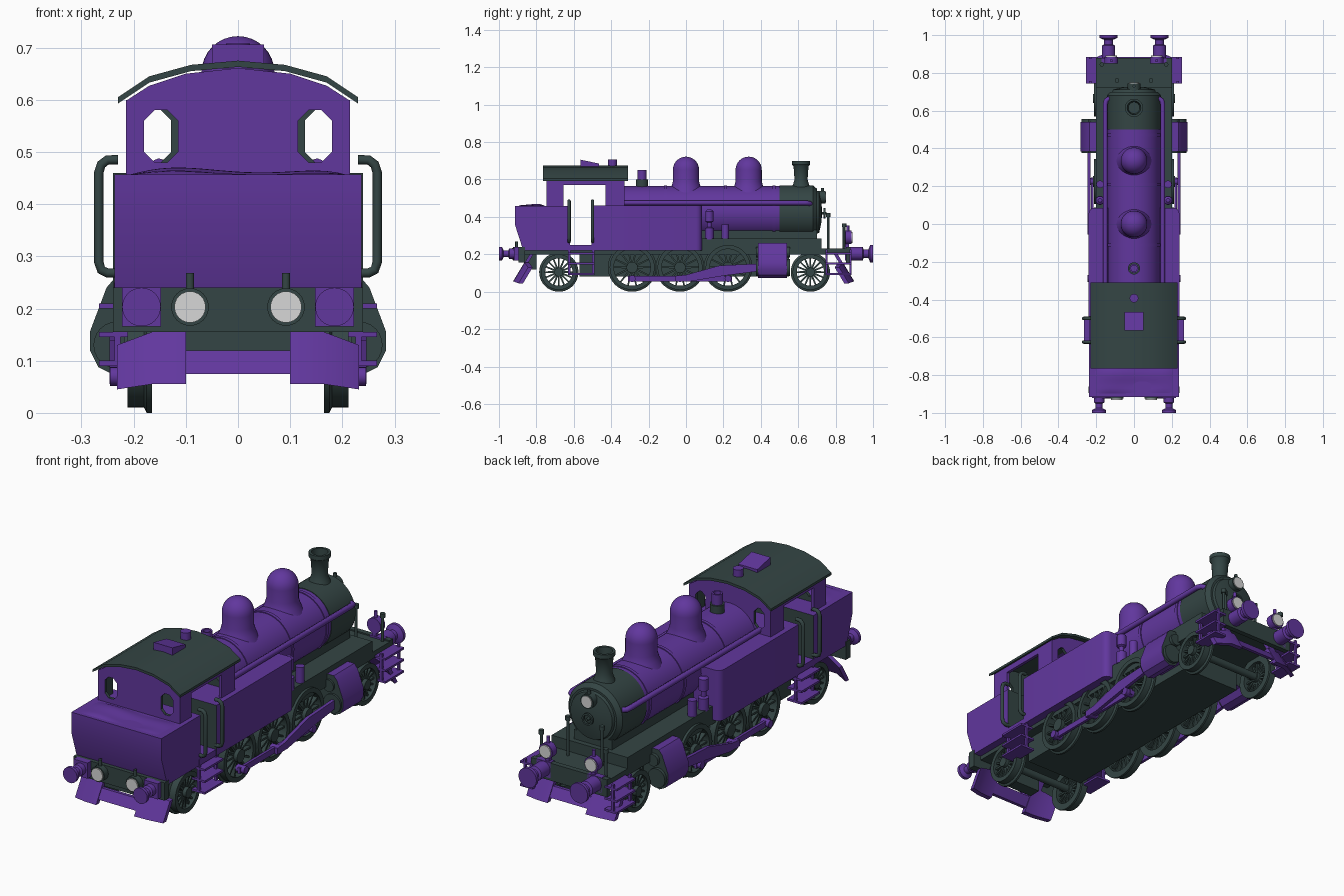
import bpy, bmesh, math
from mathutils import Vector

if "Cube" in bpy.data.objects:
    bpy.data.objects.remove(bpy.data.objects["Cube"])

def material(name, rgb):
    m = bpy.data.materials.new(name)
    m.diffuse_color = (*rgb, 1)
    m.use_nodes = True
    m.node_tree.nodes["Principled BSDF"].inputs["Base Color"].default_value = m.diffuse_color
    return m

PURPLE = material("purple paint", (0.12, 0.038, 0.34))
DARK = material("dark green paint", (0.034, 0.06, 0.058))
WHITE = material("lamp glass", (0.68, 0.68, 0.68))

def finish(name, bm, mat, mirror=False, angle=35):
    bmesh.ops.remove_doubles(bm, verts=bm.verts, dist=1e-5)
    bmesh.ops.recalc_face_normals(bm, faces=bm.faces)
    me = bpy.data.meshes.new(name)
    bm.to_mesh(me)
    bm.free()
    me.materials.append(mat)
    me.shade_smooth()
    me.set_sharp_from_angle(angle=math.radians(angle))
    ob = bpy.data.objects.new(name, me)
    bpy.context.collection.objects.link(ob)
    if mirror:
        ob.modifiers.new("mirror", 'MIRROR')
    return ob

def plate(name, plane, loops, lo, hi, mat, mirror=False, warp=None):
    """Flat outline (first loop) with holes, extruded from lo to hi."""
    put = {'xz': lambda u, v, w: (u, w, v), 'yz': lambda u, v, w: (w, u, v),
           'xy': lambda u, v, w: (u, v, w)}[plane]
    bm = bmesh.new()
    for loop in loops:
        vs = [bm.verts.new(put(u, v, lo)) for u, v in loop]
        for a, b in zip(vs, vs[1:] + vs[:1]):
            bm.edges.new((a, b))
    bmesh.ops.triangle_fill(bm, use_beauty=True, edges=bm.edges[:])
    ext = bmesh.ops.extrude_face_region(bm, geom=bm.faces[:])
    bmesh.ops.translate(bm, vec=put(0, 0, hi - lo),
                        verts=[g for g in ext['geom'] if isinstance(g, bmesh.types.BMVert)])
    if warp:
        for v in bm.verts:
            v.co.y += warp(v.co)
    return finish(name, bm, mat, mirror)

def box(name, x, y, z, mat, mirror=False):
    return plate(name, 'xy', [[(x[0], y[0]), (x[1], y[0]), (x[1], y[1]), (x[0], y[1])]],
                 z[0], z[1], mat, mirror)

def lathe(name, axis, prof, loc, mat, mirror=False, n=32):
    """Revolve (radius, height) points round an axis through loc."""
    put = {'x': lambda a, b, h: (h, a, b), 'y': lambda a, b, h: (a, h, b),
           'z': lambda a, b, h: (a, b, h)}[axis]
    bm = bmesh.new()
    rings = []
    for i in range(n):
        c, s = math.cos(math.tau * i / n), math.sin(math.tau * i / n)
        rings.append([bm.verts.new(Vector(put(r * c, r * s, h)) + Vector(loc)) for r, h in prof])
    for i in range(n):
        a, b = rings[i], rings[(i + 1) % n]
        for j in range(len(prof) - 1):
            bm.faces.new((a[j], a[j + 1], b[j + 1], b[j]))
    return finish(name, bm, mat, mirror)

def rod(name, axis, r, lo, hi, loc, mat, mirror=False, n=24):
    return lathe(name, axis, [(0, lo), (r, lo), (r, hi), (0, hi)], loc, mat, mirror, n)

def tube(name, pts, r, mat, mirror=True):
    cu = bpy.data.curves.new(name, 'CURVE')
    cu.dimensions, cu.bevel_depth, cu.bevel_resolution, cu.use_fill_caps = '3D', r, 2, True
    sp = cu.splines.new('POLY')
    sp.points.add(len(pts) - 1)
    for p, co in zip(sp.points, pts):
        p.co = (*co, 1)
    tmp = bpy.data.objects.new(name, cu)
    bpy.context.collection.objects.link(tmp)
    bm = bmesh.new()
    bm.from_mesh(tmp.evaluated_get(bpy.context.evaluated_depsgraph_get()).to_mesh())
    bpy.data.objects.remove(tmp)
    return finish(name, bm, mat, mirror, 50)

def paint(ob, mat, rule):
    ob.data.materials.append(mat)
    for f in ob.data.polygons:
        if rule(f):
            f.material_index = 1

# Boiler with bands, smokebox and its door
prof = [(0, -.34), (.14, -.34)]
for b in (-.11, .21, .47):
    prof += [(.14, b - .008), (.144, b - .008), (.144, b + .008), (.14, b + .008)]
lathe("boiler", 'y', prof + [(.14, .5), (0, .5)], (0, 0, .425), PURPLE, n=48)
lathe("smokebox", 'y', [(0, .5), (.143, .5), (.143, .68), (.125, .7), (.115, .7), (.11, .712),
      (.05, .725), (0, .727)], (0, 0, .425), DARK, n=48)
lathe("door_wheel", 'y', [(.02, .735), (.028, .735), (.028, .745), (.02, .745), (.02, .735)], (0, 0, .42), DARK)
rod("door_spindle", 'y', .007, .72, .75, (0, 0, .42), DARK)
rod("smokebox_lamp", 'y', .034, .70, .745, (0, 0, .505), DARK)
rod("smokebox_lamp_glass", 'y', .027, .743, .749, (0, 0, .505), WHITE)
rod("smokebox_lamp_vent", 'z', .008, .53, .555, (0, .73, 0), DARK)

# Chimney, domes, safety valve
lathe("chimney", 'z', [(0, .53), (.06, .53), (.042, .575), (.035, .6), (.04, .67), (.048, .68),
      (.048, .7), (.036, .7), (.03, .6), (0, .6)], (0, .615, 0), DARK)
arc = [(.07 * math.cos(t * math.pi / 16), .652 + .07 * math.sin(t * math.pi / 16)) for t in range(9)]
for name, y in (("rear_dome", 0), ("front_dome", .335)):
    lathe(name, 'z', [(0, .52), (.095, .525), (.078, .56), (.07, .59)] + arc, (0, y, 0), PURPLE)
rod("valve_base", 'z', .032, .54, .6, (0, -.235, 0), DARK)
lathe("valve_top", 'z', [(0, .59), (.024, .59), (.024, .65), (.016, .65), (.016, .61), (0, .61)],
      (0, -.235, 0), PURPLE)
tube("boiler_pipe", [(.152, -.34, .475), (.152, .635, .475), (.147, .655, .473), (.13, .665, .47)], .013, PURPLE)

# Running board, saddle, frame, front platform
box("running_board", (-.2, .2), (.03, .725), (.225, .285), DARK)
box("smokebox_saddle", (-.1, .1), (0, .7), (.2, .33), DARK)
box("main_frame", (-.155, .155), (-.57, .55), (.08, .24), DARK)
box("chassis_deck", (-.2, .2), (-.87, .87), (.2, .232), DARK)
box("front_beam", (-.2, .2), (.855, .88), (.155, .238), DARK)
box("rear_beam", (-.24, .24), (-.895, -.86), (.155, .24), DARK)
box("rear_frame_end", (-.1, .1), (-.86, -.8), (.12, .2), DARK)

# Side tanks, bunker and cab floor
rnd = [(.24 - .03 * (1 - math.cos(t * math.pi / 8)), .055 + .03 * math.sin(t * math.pi / 8)) for t in range(5)]
tank = plate("side_tanks", 'xy', [[(.24, -.505)] + rnd + [(-x, y) for x, y in rnd[::-1]] + [(-.24, -.505)]],
             .22, .46, PURPLE)
paint(tank, DARK, lambda f: f.normal.y < -.5)
bunker = plate("bunker", 'yz', [[(-.87, .22), (-.62, .22), (-.62, .457), (-.915, .457), (-.915, .36)]],
               -.237, .237, PURPLE)
paint(bunker, DARK, lambda f: f.normal.y > .5)
box("cab_floor", (-.238, .238), (-.63, -.5), (.22, .25), PURPLE)
bm = bmesh.new()
bmesh.ops.create_grid(bm, x_segments=20, y_segments=10, size=.5)
for v in bm.verts:
    x, y = v.co.x * .42, v.co.y * .15
    edge = (1 - (2 * v.co.x) ** 4) * (1 - (2 * v.co.y) ** 4)
    v.co = (x, y - .825, .456 + edge * (.008 + .006 * math.sin(16 * x + 4) + .003 * math.sin(50 * y)))
finish("bunker_load", bm, PURPLE)

# Cab walls, windows and roof
half = [(.215, .598), (.17, .627), (.1, .65)]
gable = [(-.215, .455), (.215, .455)] + half + [(0, .661)] + [(-x, z) for x, z in half[::-1]]
def window(a, b, s):
    c = .02
    return [(s * x, z) for x, z in ((a + c, .48), (b - c, .48), (b, .48 + c), (b, .58 - c),
            (b - c, .58), (a + c, .58), (a, .58 - c), (a, .48 + c))]
for name, y, a, inward in (("cab_bunker_wall", -.745, .115, 1), ("cab_boiler_wall", -.345, .128, -1)):
    w = plate(name, 'xz', [gable, window(a, .18, 1), window(a, .18, -1)], y, y + .015, PURPLE)
    paint(w, DARK, lambda f: f.normal.y * inward > .5 or f.center.x ** 2 < .19 ** 2 and abs(f.normal.y) < .5
          and f.center.z < .59)
side = plate("cab_side", 'yz', [[(-.745, .455), (-.655, .455), (-.655, .57), (-.43, .57), (-.43, .455),
             (-.33, .455), (-.33, .6), (-.745, .6)]], .2, .215, PURPLE, True)
paint(side, DARK, lambda f: f.normal.x < -.5)
top = [(.23, .605), (.17, .645), (.09, .667), (0, .675)]
top += [(-x, z) for x, z in top[-2::-1]]
plate("cab_roof", 'xz', [top + [(x, z - .012) for x, z in top[::-1]]], -.765, -.31, DARK)
plate("roof_hatch", 'yz', [[(-.565, .66), (-.465, .66), (-.465, .685), (-.565, .706)]], -.05, .05, PURPLE)
rod("roof_vent", 'z', .023, .66, .708, (0, -.393, 0), PURPLE)
for y in (-.625, -.5):
    tube("cab_handrail", [(.23, y, .485), (.25, y, .485), (.262, y, .476), (.267, y, .46), (.267, y, .29),
         (.262, y, .274), (.25, y, .268), (.23, y, .268)], .009, DARK)

# Pumps on the running board
lathe("tall_pump", 'z', [(0, .28), (.024, .28), (.024, .34), (.012, .345), (.012, .37), (.022, .375),
      (.022, .43), (.01, .44), (0, .44)], (.18, .125, 0), PURPLE, True, 16)
rod("short_pump", 'z', .02, .28, .36, (.18, .21, 0), PURPLE, True, 16)

# Spoked wheels and axles
def wheel(name, y, z, r, spokes):
    lathe(name + "_tyre", 'x', [(r - .022, .165), (r + .01, .165), (r + .01, .175), (r, .18), (r, .212),
          (r - .022, .212), (r - .022, .165)], (0, y, z), DARK, True, 40)
    rod(name + "_hub", 'x', r * .25, .165, .218, (0, y, z), DARK, True)
    rod(name + "_axle", 'x', .018, -.17, .17, (0, y, z), DARK)
    bm = bmesh.new()
    for i in range(spokes):
        a = math.tau * i / spokes
        d, t = Vector((0, math.cos(a), math.sin(a))), Vector((0, -math.sin(a), math.cos(a))) * .005
        ring = [Vector((x, y, z)) + d * q + t * k for x in (.18, .2)
                for q, k in ((r * .2, 1), (r - .015, .8), (r - .015, -.8), (r * .2, -1))]
        vs = [bm.verts.new(p) for p in ring]
        for f in ((0, 1, 2, 3), (4, 5, 6, 7), (0, 1, 5, 4), (1, 2, 6, 5), (2, 3, 7, 6), (3, 0, 4, 7)):
            bm.faces.new([vs[k] for k in f])
    finish(name + "_spokes", bm, DARK, True)

drivers = (-.288, -.032, .225)
for y in drivers:
    wheel("driving_wheel", y, .13, .12, 14)
    rod("crank_pin", 'x', .018, .2, .245, (0, y, .07), PURPLE, True, 16)
for y in (-.68, .665):
    wheel("small_wheel", y, .105, .095, 16)

# Cylinders and rods
cyl = [(.15, .26), (.235, .26), (.252, .24), (.284, .155), (.284, .12), (.268, .088), (.238, .073),
       (.205, .082), (.185, .11), (.15, .12)]
c = plate("cylinder", 'xz', [cyl], .385, .54, PURPLE, True)
paint(c, DARK, lambda f: abs(f.normal.y) > .8)
for z, r in ((.13, .045), (.21, .028)):
    rod("cylinder_cover", 'y', r, .375, .555, (.232 if z < .2 else .212, 0, z), DARK, True)
plate("coupling_rod", 'yz', [[(-.31, .055), (.245, .055), (.245, .083), (-.31, .083)]], .215, .228, PURPLE, True)
plate("connecting_rod", 'yz', [[(-.055, .055), (.02, .055), (.2, .085), (.39, .11), (.39, .15), (.18, .14),
      (.0, .09), (-.055, .085)]], .23, .246, PURPLE, True)

# Steps at the cab and at the front corners
for name, y0, y1 in (("cab_step", -.63, -.49), ("front_step", .745, .885)):
    for z in (.2, .145, .09):
        box(name + "_tread", (.19, .266 if y0 < 0 else .255), (y0, y1), (z, z + .01), PURPLE, True)
    for y in (y0, y1 - .012):
        box(name + "_bracket", (.225, .237), (y, y + .012), (.09, .225), PURPLE, True)

# Buffers, lamps and track guards at both ends
def ends(s, name, bx, r, lx, lz, y0, gy):
    lathe(name + "_buffer", 'y', [(0, s), (r, s), (r, s * .985), (r * .5, s * .975), (r * .5, s * .95),
          (r * .75, s * .945), (r * .75, s * y0), (0, s * y0)], (bx, 0, .203), PURPLE, True)
    a, b = sorted((s * y0, s * (y0 + .03)))
    box(name + "_buffer_plate", (bx - .037, bx + .037), (a, b), (.166, .24), PURPLE, True)
    a, b = sorted((s * y0, s * (y0 + .035)))
    rod(name + "_lamp", 'y', .036, a, b, (lx, 0, lz), DARK if s < 0 else PURPLE, True)
    a, b = sorted((s * (y0 + .034), s * (y0 + .041)))
    rod(name + "_lamp_glass", 'y', .03, a, b, (lx, 0, lz), WHITE, True)
    rod(name + "_lamp_vent", 'z', .008, lz + .03, lz + .065, (lx, s * (y0 + .015), 0), DARK if s < 0 else PURPLE, True)
    lean = lambda co: s * (gy + (.21 - co.z) * .6 - max(0, abs(co.x) - .16) * .5)
    plate(name + "_guard", 'xz', [[(.1, .055), (.1, .155), (.165, .155), (.232, .13), (.232, .045), (.165, .055)]],
          -.012, .012, PURPLE, True, lean)
    plate(name + "_guard_bar", 'xz', [[(-.1, .075), (.1, .075), (.1, .12), (-.1, .12)]], -.008, .008, PURPLE, False, lean)
    plate(name + "_guard_bracket", 'xz', [[(.115, .15), (.15, .15), (.15, .215), (.115, .215)]], -.01, .01, PURPLE, True, lean)

ends(-1, "rear", .185, .037, .092, .203, .89, .82)
ends(1, "front", .135, .047, .12, .29, .85, .795)
box("front_lamp_bracket", (.11, .13), (.852, .872), (.23, .27), PURPLE, True)

# Knobbed grab posts on the front platform
for x, y, z in ((.09, .76, .42), (.17, .845, .365)):
    tube("grab_post", [(x, y, .22), (x, y, z)], .007, DARK)
    rod("grab_post_knob", 'z', .012, z - .02, z, (x, y, 0), DARK, True, 12)
